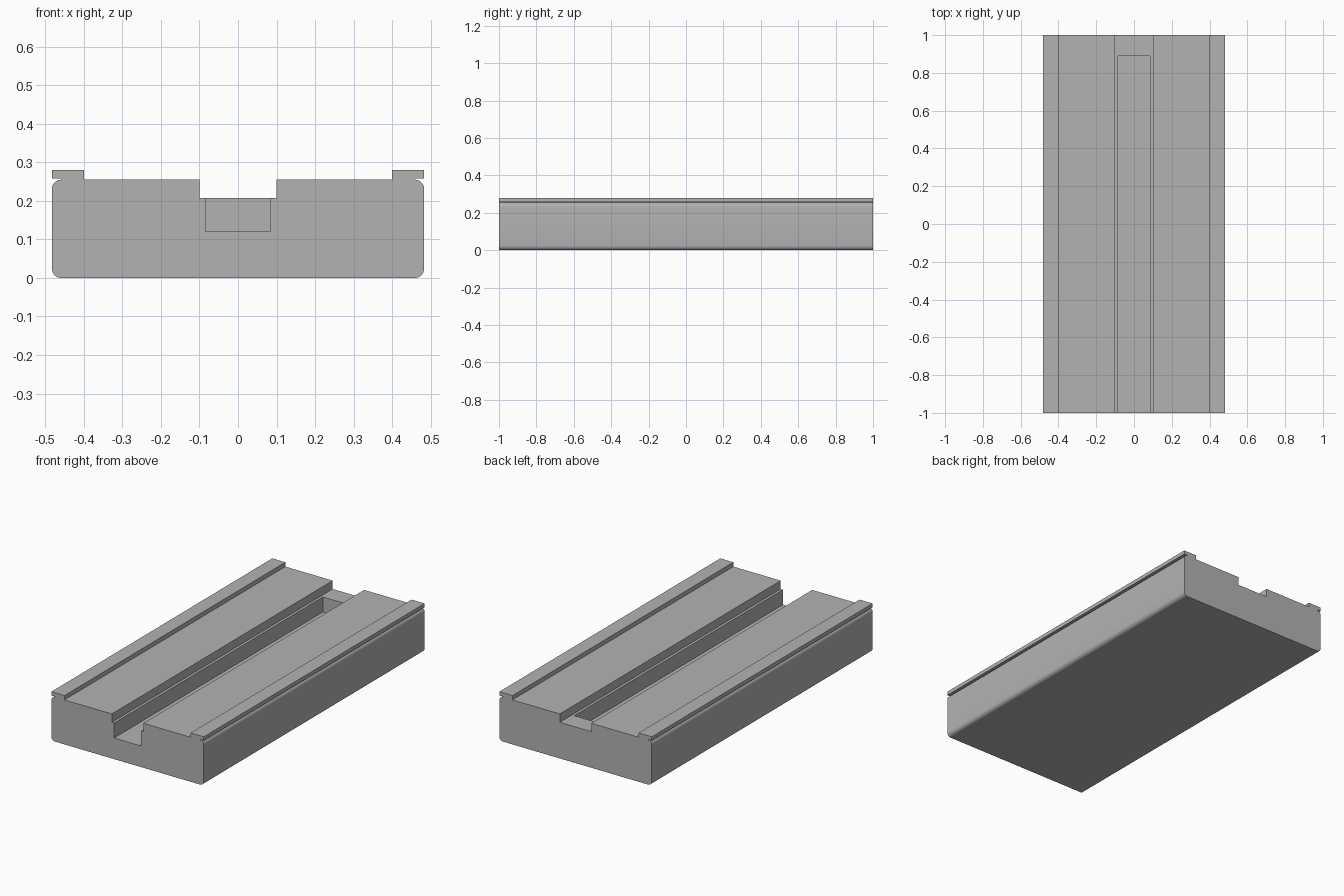
import bpy
import bmesh
from math import cos, sin, pi

cube = bpy.data.objects.get("Cube")
if cube:
    bpy.data.objects.remove(cube, do_unlink=True)

HALF_W, HALF_L, RADIUS = 0.483, 1.0, 0.024
DECK, RAIL_BASE, RAIL_TOP = 0.255, 0.258, 0.28

grey = bpy.data.materials.new("plain grey")
grey.use_nodes = True
colour = (0.45, 0.45, 0.45, 1)
grey.diffuse_color = colour
grey.node_tree.nodes["Principled BSDF"].inputs["Base Color"].default_value = colour


def extrude_profile(name, points, y0, y1):
    """Extrude an (x, z) outline along y."""
    bm = bmesh.new()
    face = bm.faces.new([bm.verts.new((x, y0, z)) for x, z in points])
    moved = bmesh.ops.extrude_face_region(bm, geom=[face])["geom"]
    verts = [v for v in moved if isinstance(v, bmesh.types.BMVert)]
    bmesh.ops.translate(bm, verts=verts, vec=(0, y1 - y0, 0))
    bmesh.ops.recalc_face_normals(bm, faces=bm.faces)
    mesh = bpy.data.meshes.new(name)
    bm.to_mesh(mesh)
    bm.free()
    mesh.materials.append(grey)
    obj = bpy.data.objects.new(name, mesh)
    bpy.context.collection.objects.link(obj)
    return obj


def corner(cx, cz, start, steps=8):
    """Quarter-round outline points."""
    angles = [start + pi / 2 * i / steps for i in range(steps + 1)]
    return [(cx + RADIUS * cos(a), cz + RADIUS * sin(a)) for a in angles]


# Right half of the section: rounded sides, overhanging rail, stepped channel
inner = HALF_W - RADIUS
half = corner(inner, RADIUS, -pi / 2) + corner(inner, DECK - RADIUS, 0)
half += [(inner, RAIL_BASE), (HALF_W, RAIL_BASE), (HALF_W, RAIL_TOP),
         (0.4, RAIL_TOP), (0.4, DECK), (0.1, DECK), (0.1, 0.207)]
section = half + [(-x, z) for x, z in reversed(half)]
base = extrude_profile("grooved_base", section, -HALF_L, HALF_L)

# Deep slot, open at the front and closed at the back
slot = [(-0.085, 0.121), (0.085, 0.121), (0.085, 0.35), (-0.085, 0.35)]
cutter = extrude_profile("slot_cutter", slot, -1.1, 0.89)
cutter.hide_render = True

bpy.ops.object.select_all(action="DESELECT")
base.select_set(True)
bpy.context.view_layer.objects.active = base
cut = base.modifiers.new("slot", "BOOLEAN")
cut.operation = "DIFFERENCE"
cut.solver = "EXACT"
cut.object = cutter
bpy.ops.object.modifier_apply(modifier=cut.name)
bpy.data.objects.remove(cutter, do_unlink=True)
bpy.ops.object.shade_smooth_by_angle(angle=pi / 6)
